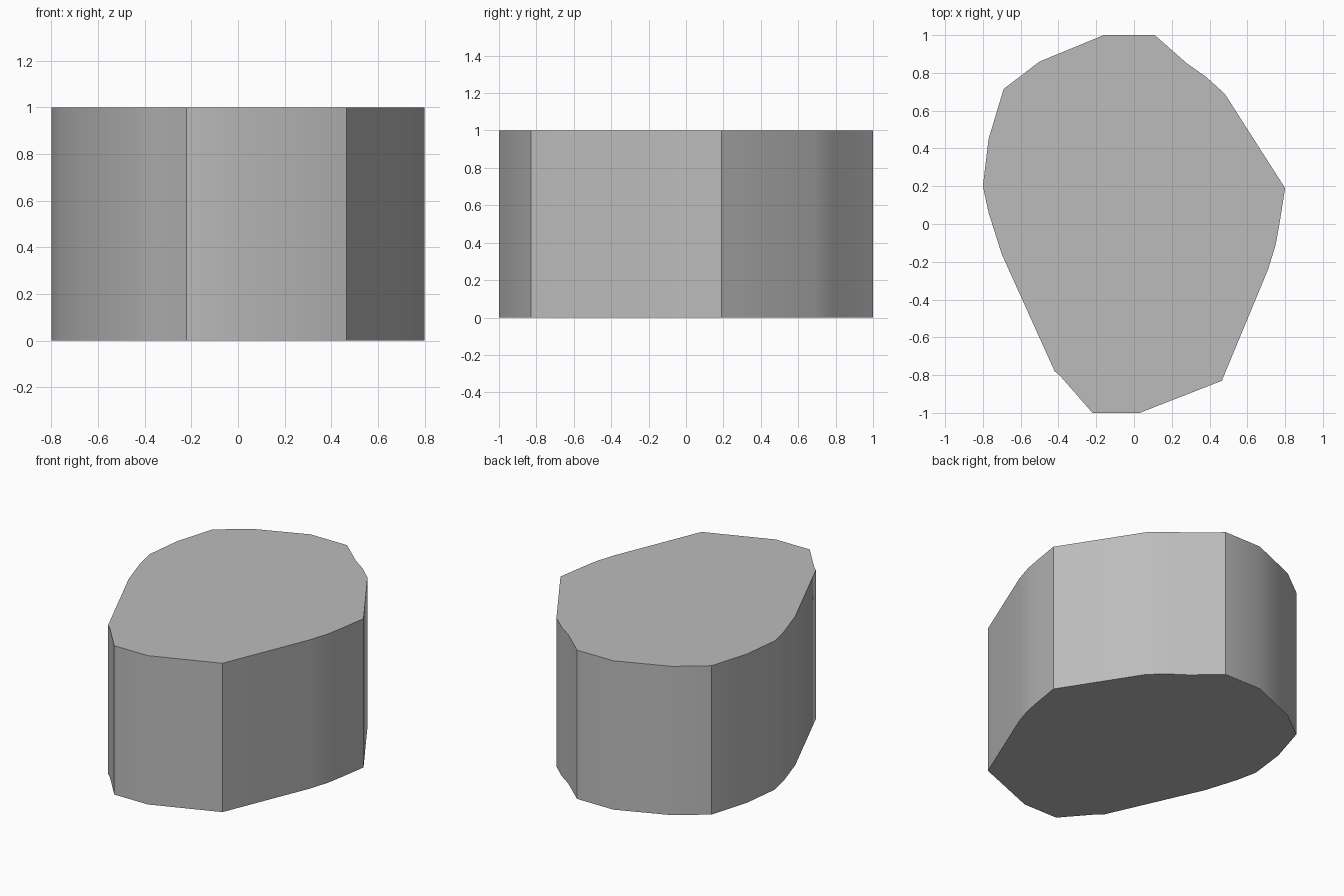
import bpy
import bmesh
import math

old = bpy.data.objects.get("Cube")
if old:
    bpy.data.objects.remove(old, do_unlink=True)

HEIGHT = 1.0

# Outline, anticlockwise seen from above
OUTLINE = [
    (-0.22, -1), (0.03, -1), (0.465, -0.83), (0.71, -0.24), (0.75, -0.11),
    (0.77, 0), (0.8, 0.19), (0.48, 0.69), (0.38, 0.78), (0.28, 0.85),
    (0.11, 1), (-0.16, 1), (-0.5, 0.86), (-0.69, 0.715), (-0.77, 0.45),
    (-0.8, 0.2), (-0.77, 0.06), (-0.7, -0.16), (-0.42, -0.78), (-0.39, -0.805),
]

# Plain grey
grey = bpy.data.materials.new("grey")
grey.use_nodes = True
colour = (0.5, 0.5, 0.5, 1)
grey.diffuse_color = colour
grey.node_tree.nodes["Principled BSDF"].inputs["Base Color"].default_value = colour

# Block: the outline raised straight up
bm = bmesh.new()
base = bm.faces.new([bm.verts.new((x, y, 0)) for x, y in OUTLINE])
raised = bmesh.ops.extrude_face_region(bm, geom=[base], use_keep_orig=True)
top = [v for v in raised["geom"] if isinstance(v, bmesh.types.BMVert)]
bmesh.ops.translate(bm, verts=top, vec=(0, 0, HEIGHT))
bmesh.ops.recalc_face_normals(bm, faces=bm.faces)
mesh = bpy.data.meshes.new("faceted_block")
bm.to_mesh(mesh)
bm.free()
mesh.materials.append(grey)
block = bpy.data.objects.new("faceted_block", mesh)
bpy.context.collection.objects.link(block)

# Soft side bends, crisp corners
bpy.ops.object.select_all(action="DESELECT")
block.select_set(True)
bpy.context.view_layer.objects.active = block
bpy.ops.object.shade_smooth_by_angle(angle=math.radians(30))
